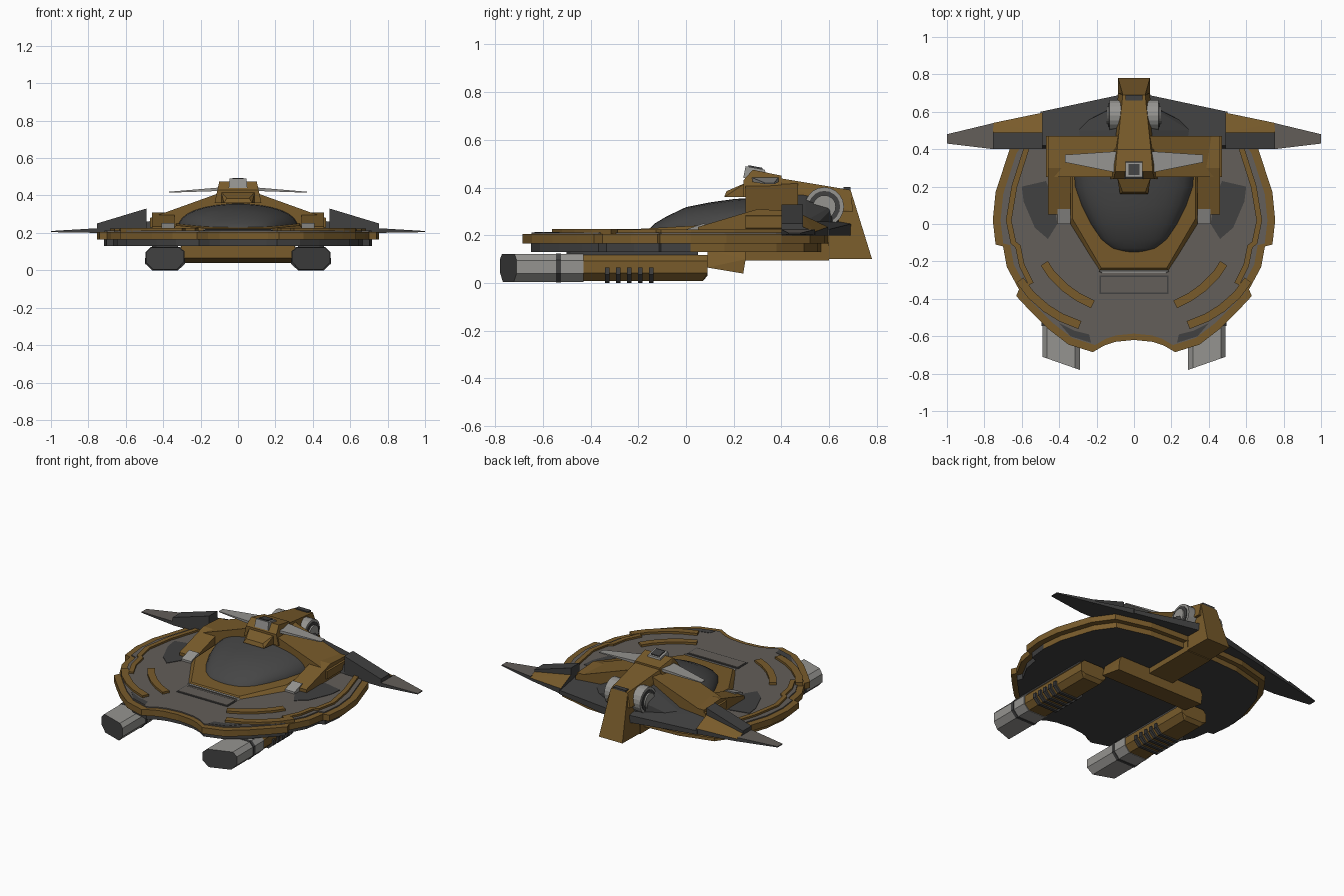
import bpy, bmesh
from math import sin, cos, pi, radians
from mathutils import Vector

old = bpy.data.objects.get("Cube")
if old:
    bpy.data.objects.remove(old)


def material(name, r, g, b):
    m = bpy.data.materials.new(name)
    m.use_nodes = True
    m.diffuse_color = (r, g, b, 1)
    m.node_tree.nodes["Principled BSDF"].inputs["Base Color"].default_value = (r, g, b, 1)
    return m


GOLD = material("bronze paint", .19, .105, .024)
DARK = material("charcoal", .052, .052, .052)
DECK = material("warm grey deck", .125, .112, .1)
LIGHT = material("light grey", .3, .295, .28)
CANOPY = material("canopy glass", .06, .06, .06)


def finish(name, bm, mats, mirror=False, rule=None):
    bmesh.ops.recalc_face_normals(bm, faces=bm.faces)
    bm.normal_update()
    if rule:
        for f in bm.faces:
            f.material_index = int(rule(f))
    me = bpy.data.meshes.new(name)
    bm.to_mesh(me)
    bm.free()
    for m in mats if isinstance(mats, tuple) else (mats,):
        me.materials.append(m)
    ob = bpy.data.objects.new(name, me)
    bpy.context.collection.objects.link(ob)
    if mirror:
        ob.modifiers.new("mirror", "MIRROR").use_mirror_merge = False
    return ob


def hull(name, pts, mats, sides=False, rule=None):
    """Convex solid: centred (points reflected in x) or a mirrored pair."""
    bm = bmesh.new()
    pts = list(pts) if sides else list(pts) + [(-x, y, z) for x, y, z in pts]
    for p in pts:
        bm.verts.new(p)
    res = bmesh.ops.convex_hull(bm, input=bm.verts)
    junk = [v for v in bm.verts if not v.link_faces]
    bmesh.ops.delete(bm, geom=junk, context="VERTS")
    return finish(name, bm, mats, sides, rule)


def block(name, x, y, z, mats, sides=False):
    return hull(name, [(a, b, c) for a in x for b in y for c in z], mats, sides)


def prism(name, outline, z0, z1, mats, sides=False, rule=None):
    bm = bmesh.new()
    face = bm.faces.new([bm.verts.new((x, y, z0)) for x, y in outline])
    ext = bmesh.ops.extrude_face_region(bm, geom=[face], use_keep_orig=True)
    for v in ext["geom"]:
        if isinstance(v, bmesh.types.BMVert):
            v.co.z = z1
    return finish(name, bm, mats, sides, rule)


def rail(name, path, width, z0, z1, mat):
    """Strip of constant width following a path on the deck."""
    p = [Vector(q) for q in path]
    a, b = [], []
    for i, q in enumerate(p):
        d = (p[min(i + 1, len(p) - 1)] - p[max(i - 1, 0)]).normalized()
        n = Vector((-d.y, d.x)) * width / 2
        a.append(q + n)
        b.append(q - n)
    return prism(name, a + b[::-1], z0, z1, mat, True)


def closed(half, s=1.0):
    pts = [(x * s, y * s) for x, y in half]
    return pts + [(-x, y) for x, y in reversed(pts) if x > .001]


# Saucer hull: notched front, stepped rim
half = [(0, -.62), (.1, -.63), (.16, -.65), (.22, -.685), (.35, -.645), (.46, -.56),
        (.56, -.46), (.63, -.385), (.615, -.35), (.68, -.23), (.7, -.12), (.74, -.11),
        (.755, .02), (.74, .17), (.665, .4), (.58, .52), (.35, .58), (0, .6)]
prism("hull_rim", closed(half), .165, .205, GOLD)
prism("deck_plate", closed(half, .945), .2, .212, DECK)
prism("lower_hull", closed(half, .95), .13, .166, (DARK, GOLD),
      rule=lambda f: abs(f.normal.z) < .5 and f.calc_center_median().y > .05)

# Raised deck rails, dark camouflage patches and hatch
rail("side_rail", [(.57, .42), (.64, .2), (.67, .02), (.645, -.1), (.62, -.12), (.6, -.22), (.55, -.32)],
     .03, .2, .224, GOLD)
rail("front_rail", [(.48, -.21), (.44, -.27), (.37, -.34), (.3, -.39), (.22, -.43)], .045, .2, .226, GOLD)
rail("outer_front_rail", [(.61, -.3), (.55, -.38), (.47, -.45), (.39, -.5), (.29, -.54)], .045, .2, .226, GOLD)
prism("deck_patch", [(.47, .23), (.6, .2), (.59, .12), (.53, -.02), (.46, -.08), (.41, 0), (.43, .12)],
      .21, .215, DARK, True)
prism("edge_patch", [(.24, -.59), (.32, -.57), (.4, -.53), (.34, -.6), (.23, -.635)], .21, .214, DARK, True)
block("hatch_edge", (0, .185), (-.375, -.275), (.2, .215), DARK)
block("hatch", (0, .177), (-.367, -.283), (.2, .218), DECK)

# Canopy frame and smooth canopy
hull("canopy_frame", [(.37, .03, .2), (.19, -.26, .2), (.36, .27, .2),
                      (.33, .03, .24), (.175, -.235, .225), (.33, .27, .25)], GOLD)
hull("frame_nose_trim", [(.17, -.24, .2), (.19, -.255, .2), (.17, -.262, .22), (.185, -.25, .222)], LIGHT)
bm = bmesh.new()
rings = []
for y, w, top in [(-.155, .06, .225), (-.13, .13, .25), (-.08, .185, .28), (0, .235, .318),
                  (.1, .285, .338), (.2, .32, .352), (.32, .33, .36)]:
    rings.append([bm.verts.new((w * cos(t * pi / 16), y, .2 + (top - .2) * sin(t * pi / 16) ** .7
                                if 0 < t < 16 else .2)) for t in range(17)])
for r, s in zip(rings, rings[1:]):
    for i in range(16):
        bm.faces.new((r[i], r[i + 1], s[i + 1], s[i]))
bm.faces.new(rings[0])
bm.faces.new(rings[-1])
canopy = finish("canopy", bm, CANOPY)
bpy.context.view_layer.objects.active = canopy
canopy.select_set(True)
bpy.ops.object.shade_smooth_by_angle(angle=radians(50))
canopy.select_set(False)

# Shoulders, arms beside the canopy and light arm tips
hull("shoulder", [(x, y, z) for y in (.25, .47) for x, z in ((.05, .33), (.08, .42), (.47, .28), (.47, .23), (.33, .22))],
     GOLD, True)
hull("arm", [(x, y, z) for x in (.34, .46) for y, z in ((.05, .2), (.05, .235), (.3, .31), (.47, .2), (.47, .3))],
     GOLD, True)
hull("arm_tip", [(x, y, z) for x in (.34, .41) for y, z in ((0, .2), (0, .225), (.08, .252), (.08, .2))],
     LIGHT, True)
hull("rear_body", [(.36, .3, .2), (.36, .3, .25), (.08, .3, .4), (.36, .5, .2), (.3, .5, .26),
                   (.07, .5, .38), (.09, .64, .2), (.07, .64, .34)], DARK)

# Slim upper wing and command block
hull("upper_wing", [(.07, .27, .425), (.07, .39, .425), (.07, .27, .445), (.07, .39, .445),
                    (.37, .33, .415), (.37, .37, .415), (.37, .33, .42), (.37, .37, .42)], LIGHT, True)
hull("command_block", [(.125, .24, .36), (.11, .24, .43), (.1, .28, .475), (.125, .4, .36), (.09, .4, .45)], GOLD)
hull("command_beak", [(.075, .16, .36), (.06, .17, .385), (.09, .25, .36), (.09, .25, .42)], GOLD)
hull("sensor", [(.05, .24, .44), (.045, .25, .49), (.045, .33, .475), (.05, .34, .44)], LIGHT)
hull("sensor_lens", [(.03, .262, .48), (.03, .262, .494), (.03, .32, .47), (.03, .32, .483)], DARK)

# Spine sweeping back into the tail fin
hull("spine", [(.115, .26, .38), (.1, .3, .455), (.06, .69, .39), (.085, .7, .3), (.1, .3, .3)], GOLD)
hull("tail_fin", [(.06, .69, .39), (.06, .55, .4), (.085, .78, .1), (.09, .55, .1), (.06, .55, .3)], GOLD)
block("keel", (0, .09), (.24, .6), (.095, .17), GOLD)
block("fin_vent", (0, .045), (.66, .69), (.385, .402), DARK)

# Round side thrusters
for name, r, depth, mat in (("thruster", .082, .13, LIGHT), ("thruster_ring", .066, .135, DARK),
                            ("thruster_core", .048, .145, LIGHT)):
    prism(name, [(.58 + r * cos(i * pi / 10), .32 + r * sin(i * pi / 10)) for i in range(20)],
          .04, depth, mat, True)
    for v in bpy.data.objects[name].data.vertices:
        v.co = (v.co.z, v.co.x, v.co.y)

# Main wings: inner plate, raised dark block, bronze panel and tip
hull("inner_wing", [(.03, .7, .2), (.03, .7, .25), (.03, .42, .2), (.03, .42, .3), (.5, .4, .2),
                    (.5, .42, .26), (.5, .6, .2), (.5, .6, .225)], DARK, True)
hull("wing_block", [(x, y, z) for y in (.4, .49) for x, z in ((.49, .2), (.49, .33), (.755, .25), (.755, .2))],
     DARK, True)
hull("wing_panel", [(.49, .49, .2), (.49, .49, .285), (.755, .49, .235), (.755, .49, .2),
                    (.49, .595, .2), (.49, .595, .235), (.755, .54, .2), (.755, .54, .215)],
     (DARK, GOLD), True, lambda f: f.normal.z > .3)
hull("wing_tip", [(.75, .4, .2), (.75, .4, .225), (.75, .54, .2), (.75, .54, .225),
                  (1, .43, .204), (1, .43, .21), (1, .48, .204), (1, .48, .21)],
     (DARK, DECK), True, lambda f: f.normal.z > .3)

# Belly slab between the pods
hull("belly_slab", [(.32, .09, .065), (.32, .24, .04), (.32, .25, .1), (.3, .09, .14), (.3, .25, .14)], GOLD)


# Engine pods with chamfered sections
def pod(name, y0, y1, mats, grow=0.0, skew=0.0, low=0.0, rule=None):
    sec = [(.29, .045), (.325, .005), (.455, .005), (.49, .04), (.49, .095), (.465, .122), (.315, .122), (.29, .1)]
    pts = []
    for x, z in sec:
        x, z = .39 + (x - .39) * (1 + grow), max(0, .063 + (z - .063) * (1 + grow))
        pts += [(x, y0 + skew * (x - .29) / .2, z), (x, y1, max(z, low))]
    return hull(name, pts, mats, True, rule)


pod("pod_intake", -.78, -.43, (LIGHT, DARK), skew=.07, rule=lambda f: f.normal.y < -.6)
pod("pod_collar", -.545, -.525, DARK, .04)
pod("pod_body", -.43, .07, GOLD, -.06)
pod("pod_tail", .07, .09, GOLD, -.06, low=.03)
block("pod_pylon", (.32, .46), (-.5, .05), (.1, .14), DARK, True)
for i in range(5):
    y = -.34 + i * .046
    hull("pod_fin", [(x, y + d, z) for d in (0, .02) for x, z in
                     ((.284, .035), (.284, .065), (.32, 0), (.46, 0), (.496, .035), (.496, .065))], DARK, True)
